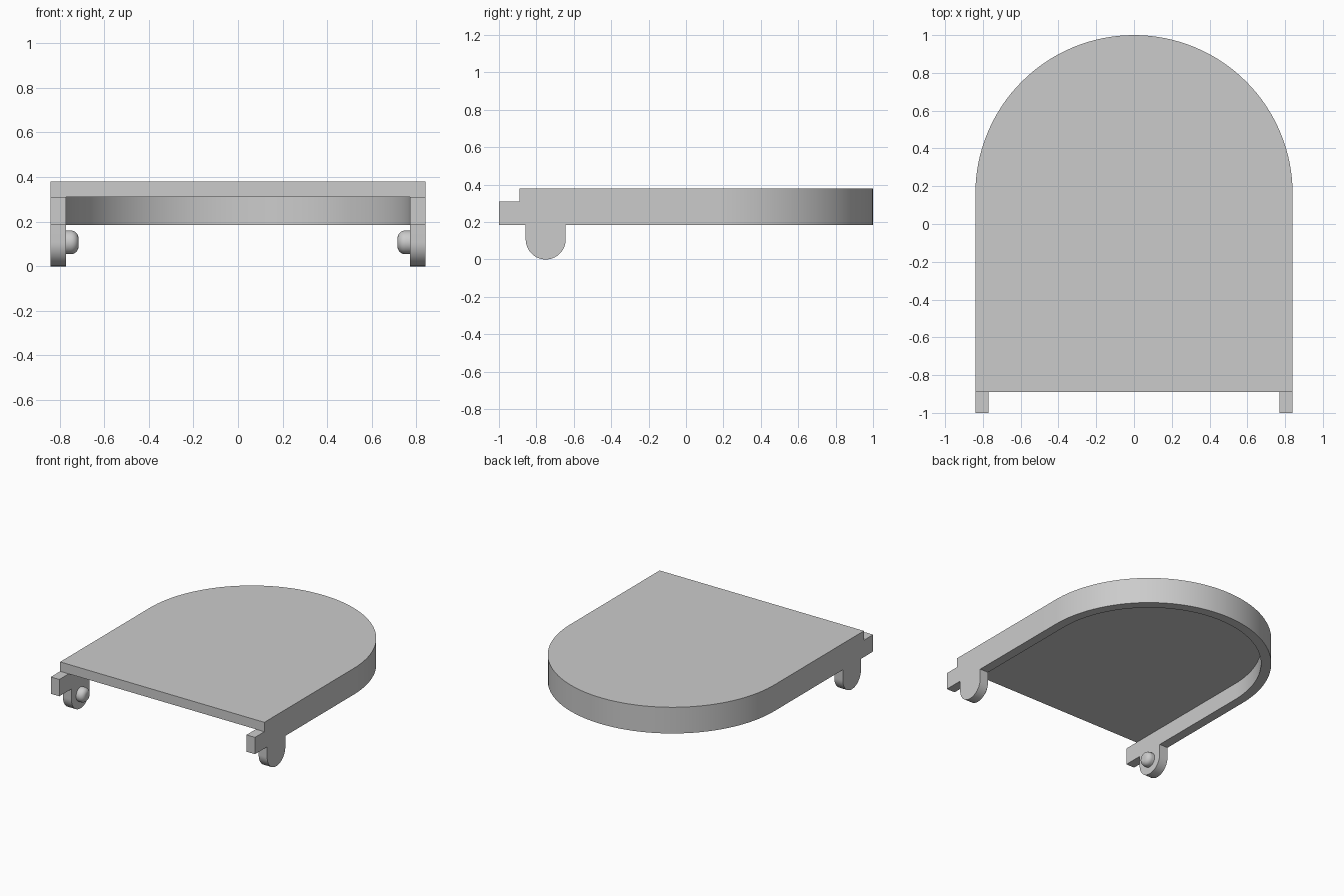
import bpy, bmesh
from math import sin, cos, pi, radians
from mathutils import Matrix, Vector

cube = bpy.data.objects.get("Cube")
if cube:
    bpy.data.objects.remove(cube, do_unlink=True)

grey = bpy.data.materials.new("plain_grey")
grey.use_nodes = True
colour = (0.6, 0.6, 0.6, 1)
grey.diffuse_color = colour
grey.node_tree.nodes["Principled BSDF"].inputs["Base Color"].default_value = colour

HALF, WALL = 0.84, 0.07            # half width, wall thickness
INNER = HALF - WALL
ARC_Y = 0.16                       # centre of the rounded back
FRONT, EDGE = -1.0, -0.89          # arm tips, plate front edge
RIM_Z, PLATE_Z, TOP_Z = 0.185, 0.31, 0.38
LUG_Y, LUG_R = -0.75, 0.107


def arc(cx, cy, r, a0, a1, n):
    return [(cx + r * cos(a0 + (a1 - a0) * i / n),
             cy + r * sin(a0 + (a1 - a0) * i / n)) for i in range(n + 1)]


def finish(name, bm):
    bmesh.ops.recalc_face_normals(bm, faces=bm.faces)
    mesh = bpy.data.meshes.new(name)
    bm.to_mesh(mesh)
    bm.free()
    mesh.materials.append(grey)
    obj = bpy.data.objects.new(name, mesh)
    bpy.context.collection.objects.link(obj)
    return obj


def extrude(name, points, place, direction):
    """Extrude an outline; place turns each 2D point into a 3D one."""
    bm = bmesh.new()
    face = bm.faces.new([bm.verts.new(place(*p)) for p in points])
    new = bmesh.ops.extrude_face_region(bm, geom=[face])["geom"]
    bmesh.ops.translate(bm, vec=direction,
                        verts=[v for v in new if isinstance(v, bmesh.types.BMVert)])
    return finish(name, bm)


def select_only(obj):
    bpy.ops.object.select_all(action="DESELECT")
    obj.select_set(True)
    bpy.context.view_layer.objects.active = obj


def merge(base, part):
    """Fuse a part into the base so flush sides become one surface."""
    mod = base.modifiers.new("fuse", "BOOLEAN")
    mod.operation, mod.solver, mod.object = "UNION", "EXACT", part
    select_only(base)
    bpy.ops.object.modifier_apply(modifier=mod.name)
    bpy.data.objects.remove(part, do_unlink=True)


# Flat top plate with a rounded back
shell = extrude("arched_shell",
                [(-HALF, EDGE), (HALF, EDGE)] + arc(0, ARC_Y, HALF, 0, pi, 64),
                lambda x, y: (x, y, PLATE_Z), (0, 0, TOP_Z - PLATE_Z))

# U-shaped rim below the plate, its arms reaching past the front edge
rim = extrude("rim",
              [(HALF, FRONT)] + arc(0, ARC_Y, HALF, 0, pi, 64)
              + [(-HALF, FRONT), (-INNER, FRONT)]
              + arc(0, ARC_Y, INNER, pi, 0, 64) + [(INNER, FRONT)],
              lambda x, y: (x, y, RIM_Z), (0, 0, PLATE_Z - RIM_Z))
merge(shell, rim)

# Rounded hinge lugs hanging under both arms
for x in (-HALF, INNER):
    lug = extrude("lug",
                  [(LUG_Y - LUG_R, RIM_Z)]
                  + arc(LUG_Y, LUG_R, LUG_R, pi, 2 * pi, 32)
                  + [(LUG_Y + LUG_R, RIM_Z)],
                  lambda y, z: (x, y, z), (WALL, 0, 0))
    merge(shell, lug)

# Round-edged hinge pins facing inward
PIN_R, PIN_LEN, FILLET = 0.053, 0.055, 0.035
for side, name in ((1, "left_hinge_pin"), (-1, "right_hinge_pin")):
    profile = [(0, 0), (PIN_R, 0)] + arc(PIN_R - FILLET, PIN_LEN - FILLET,
                                         FILLET, 0, pi / 2, 8) + [(0, PIN_LEN)]
    bm = bmesh.new()
    verts = [bm.verts.new((-side * h, r, 0)) for r, h in profile]
    edges = [bm.edges.new(pair) for pair in zip(verts, verts[1:])]
    bmesh.ops.spin(bm, geom=verts + edges, cent=(0, 0, 0), axis=(1, 0, 0),
                   angle=2 * pi, steps=32)
    bmesh.ops.remove_doubles(bm, verts=bm.verts, dist=0.0001)
    bmesh.ops.translate(bm, verts=bm.verts, vec=(side * INNER, LUG_Y, LUG_R))
    pin = finish(name, bm)
    select_only(pin)
    bpy.ops.object.shade_smooth_by_angle(angle=radians(40))

select_only(shell)
bpy.ops.object.shade_smooth_by_angle(angle=radians(30))
